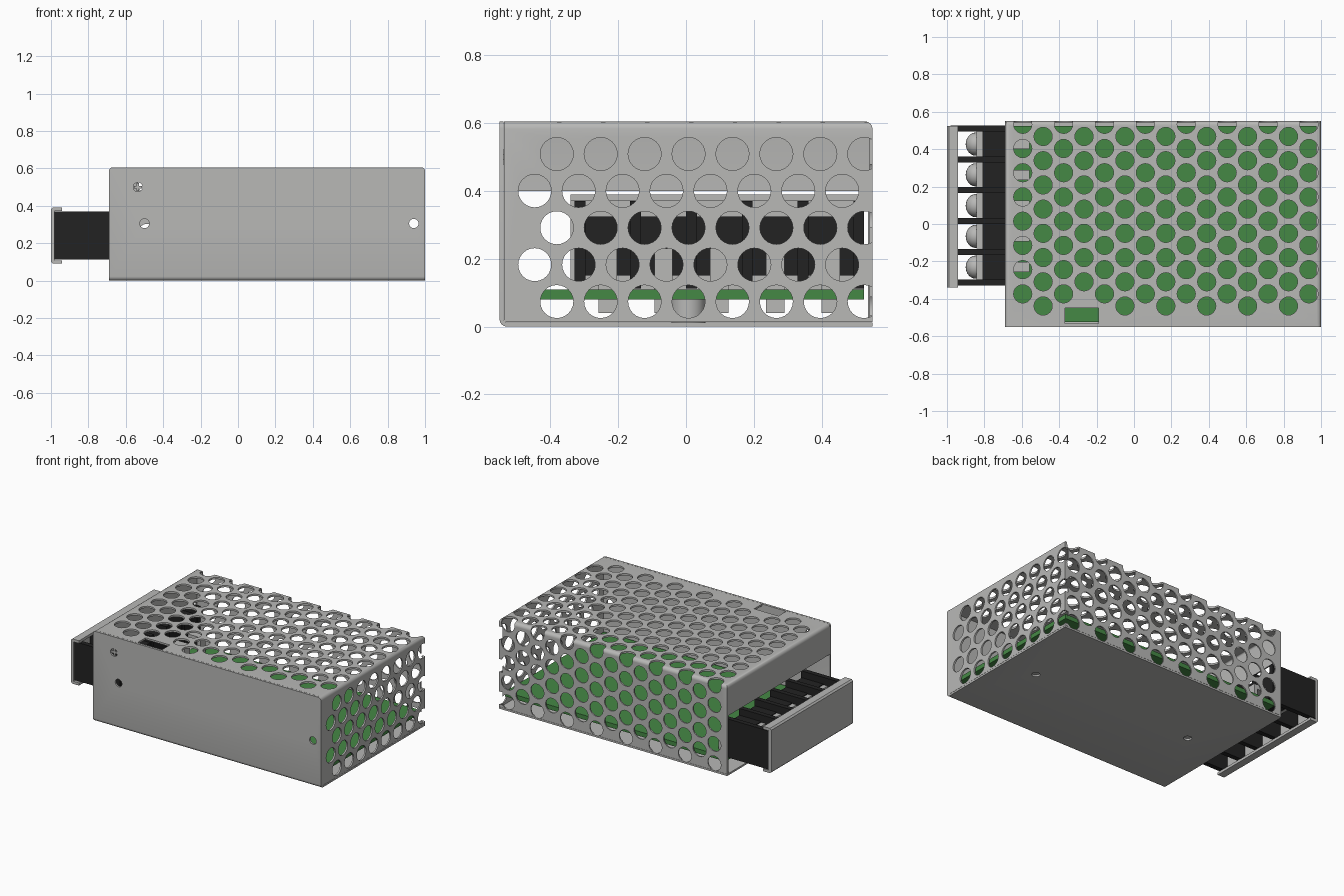
import bpy, bmesh, math
from mathutils import Matrix, Vector

if "Cube" in bpy.data.objects:
    bpy.data.objects.remove(bpy.data.objects["Cube"])


def material(name, col):
    m = bpy.data.materials.new(name)
    m.diffuse_color = (*col, 1)
    m.use_nodes = True
    m.node_tree.nodes["Principled BSDF"].inputs["Base Color"].default_value = m.diffuse_color
    return m


GREY = material("metal grey", (0.48, 0.48, 0.47))
BLACK = material("terminal black", (0.016, 0.016, 0.016))
GREEN = material("board green", (0.06, 0.25, 0.06))
T = 0.012                                     # sheet thickness


def add_object(name, bm, mat, smooth=False):
    me = bpy.data.meshes.new(name)
    bmesh.ops.recalc_face_normals(bm, faces=bm.faces)
    bm.to_mesh(me)
    bm.free()
    ob = bpy.data.objects.new(name, me)
    bpy.context.collection.objects.link(ob)
    if mat:
        me.materials.append(mat)
    if smooth:
        bpy.context.view_layer.objects.active = ob
        ob.select_set(True)
        bpy.ops.object.shade_smooth_by_angle(angle=math.radians(35))
        ob.select_set(False)
    return ob


def add_box(bm, x0, x1, y0, y1, z0, z1):
    mid = Vector(((x0 + x1) / 2, (y0 + y1) / 2, (z0 + z1) / 2))
    size = Matrix.Diagonal((x1 - x0, y1 - y0, z1 - z0, 1))
    return bmesh.ops.create_cube(bm, size=1, matrix=Matrix.Translation(mid) @ size)["verts"]


def add_cylinder(bm, loc, axis, r, depth, sides=24):
    rot = Vector((0, 0, 1)).rotation_difference(Vector(axis)).to_matrix().to_4x4()
    bmesh.ops.create_cone(bm, cap_ends=True, segments=sides, radius1=r, radius2=r,
                          depth=depth, matrix=Matrix.Translation(loc) @ rot)


def finish_sheet(ob, cutters):
    """Thicken a sheet inward, punch it with the cutters and bake the result."""
    sol = ob.modifiers.new("thickness", 'SOLIDIFY')
    sol.thickness, sol.offset = T, -1
    helpers = []
    for bm in cutters:
        c = add_object("cutter", bm, None)
        c.hide_render = True
        mod = ob.modifiers.new("punch", 'BOOLEAN')
        mod.operation, mod.solver, mod.object = 'DIFFERENCE', 'EXACT', c
        helpers.append(c)
    deps = bpy.context.evaluated_depsgraph_get()
    ob.data = bpy.data.meshes.new_from_object(ob.evaluated_get(deps))
    ob.modifiers.clear()
    for c in helpers:
        bpy.data.objects.remove(c)
    ob.data.materials.clear()
    ob.data.materials.append(GREY)
    bpy.context.view_layer.objects.active = ob
    ob.select_set(True)
    bpy.ops.object.shade_smooth_by_angle(angle=math.radians(32))
    ob.select_set(False)


def open_box(bounds, drop):
    """Box shell without the faces whose normal satisfies drop."""
    bm = bmesh.new()
    add_box(bm, *bounds)
    bm.normal_update()
    bmesh.ops.delete(bm, geom=[f for f in bm.faces if drop(f.normal)], context='FACES')
    return bm


def outward(bm_obj, inside):
    """Make all faces point away from a point inside the shell."""
    bm = bmesh.new()
    bm.from_mesh(bm_obj.data)
    for f in bm.faces:
        if f.normal.dot(f.calc_center_median() - inside) < 0:
            f.normal_flip()
    bm.to_mesh(bm_obj.data)
    bm.free()


CENTRE = Vector((0.155, 0, 0.3))
HOLE, DX, DY = 0.0487, 0.1093, 0.1295

# perforated cover: top, back, right end and upper left strip
bm = open_box((-0.69, 1.0, -0.537, 0.55, 0.013, 0.605),
              lambda n: n.y < -0.5 or n.z < -0.5)
edges = [e for e in bm.edges if len(e.link_faces) == 2 and all(v.co.z > 0.6 for v in e.verts)]
bmesh.ops.bevel(bm, geom=edges, offset=0.022, segments=4, profile=0.5, affect='EDGES')
cover = add_object("perforated_cover", bm, GREY)
outward(cover, CENTRE)

top, back, end, opening = (bmesh.new() for _ in range(4))
for i in range(15):
    x = -0.595 + DX * i
    odd = i % 2
    for j in range(8):
        y = (0.468 if odd else 0.533) - DY * j
        if not (i == 3 and j == 7):           # replaced by the slot
            add_cylinder(top, (x, y, 0.605), (0, 0, 1), HOLE, 0.06)
    for k in range(4 if odd else 5):
        add_cylinder(back, (x, 0.55, (0.125 if odd else 0.06) + 0.13 * k), (0, 1, 0), HOLE, 0.07)
add_box(top, -0.37, -0.19, -0.533, -0.45, 0.57, 0.64)
for k in range(6):
    for j in range(8):
        y = (-0.446 if k % 2 else -0.381) + DY * j
        add_cylinder(end, (1.0, y, 0.509 - 0.1088 * k), (1, 0, 0), HOLE, 0.05)
add_box(opening, -0.75, -0.67, -0.6, 0.536, -0.1, 0.4)
finish_sheet(cover, [top, back, end, opening])

# folded base: front wall and floor
bm = open_box((-0.69, 1.0, -0.55, 0.55, 0, 0.605),
              lambda n: not (n.y < -0.5 or n.z < -0.5))
bmesh.ops.bevel(bm, geom=[v for v in bm.verts if v.co.z > 0.6], offset=0.02,
                segments=4, profile=0.5, affect='VERTICES')
fold = [e for e in bm.edges if len(e.link_faces) == 2]
bmesh.ops.bevel(bm, geom=fold, offset=0.022, segments=4, profile=0.5, affect='EDGES')
base = add_object("folded_base", bm, GREY)
outward(base, CENTRE)
punch = bmesh.new()
for x, z, r in ((-0.5, 0.305, 0.025), (0.94, 0.305, 0.025), (-0.535, 0.5, 0.025)):
    add_cylinder(punch, (x, -0.55, z), (0, 1, 0), r, 0.06)
for x in (-0.42, 0.767):
    add_cylinder(punch, (x, 0, 0), (0, 0, 1), 0.025, 0.06)
finish_sheet(base, [punch])

# trimmer screw behind the front wall
bm = bmesh.new()
add_box(bm, -0.557, -0.513, -0.547, -0.535, 0.493, 0.507)
add_box(bm, -0.542, -0.528, -0.546, -0.536, 0.478, 0.522)
add_object("trimmer_cross", bm, GREY)

# circuit board and its standoffs
bm = bmesh.new()
add_box(bm, -0.66, 0.975, -0.525, 0.525, 0.08, 0.11)
add_object("circuit_board", bm, GREEN)
bm = bmesh.new()
for x in (-0.42, 0.767):
    add_cylinder(bm, (x, 0.007, 0.046), (0, 0, 1), 0.05, 0.068, 32)
add_object("standoffs", bm, GREY, True)

# terminal block body and dividers
CELL, Y0 = 0.1645, -0.313
bm = bmesh.new()
add_box(bm, -0.81, -0.65, -0.325, 0.515, 0.15, 0.325)
add_object("terminal_body", bm, BLACK)
bm = bmesh.new()
for i in range(6):
    y = Y0 + CELL * i
    add_box(bm, -0.98, -0.645, y - 0.016, y + 0.016, 0.112, 0.37)
add_object("terminal_dividers", bm, BLACK)

# clamp plates, screws and solder pins
plates, screws, pins = bmesh.new(), bmesh.new(), bmesh.new()
for i in range(5):
    y = Y0 + CELL * (i + 0.5)
    add_box(plates, -0.842, -0.808, y - 0.066, y + 0.066, 0.16, 0.32)
    dome = Matrix.Translation((-0.845, y, 0.24)) @ Matrix.Diagonal((0.055, 0.062, 0.062, 1))
    bmesh.ops.create_uvsphere(screws, u_segments=24, v_segments=12, radius=1, matrix=dome)
    add_box(pins, -0.65, -0.56, y - 0.027, y + 0.027, 0.2, 0.23)
    add_box(pins, -0.585, -0.56, y - 0.027, y + 0.027, 0.04, 0.2)
add_object("clamp_plates", plates, GREY)
add_object("terminal_screws", screws, GREY, True)
add_object("solder_pins", pins, GREY)

# channel shaped terminal guard
bm = bmesh.new()
outline = [(-0.94, 0.09), (-0.99, 0.09), (-1.0, 0.1), (-1.0, 0.38), (-0.99, 0.39), (-0.94, 0.39),
           (-0.94, 0.372), (-0.98, 0.372), (-0.98, 0.108), (-0.94, 0.108)]
face = bm.faces.new([bm.verts.new((x, -0.34, z)) for x, z in outline])
out = bmesh.ops.extrude_face_region(bm, geom=[face])["geom"]
bmesh.ops.translate(bm, vec=(0, 0.865, 0), verts=[g for g in out if isinstance(g, bmesh.types.BMVert)])
add_object("terminal_guard", bm, GREY)
